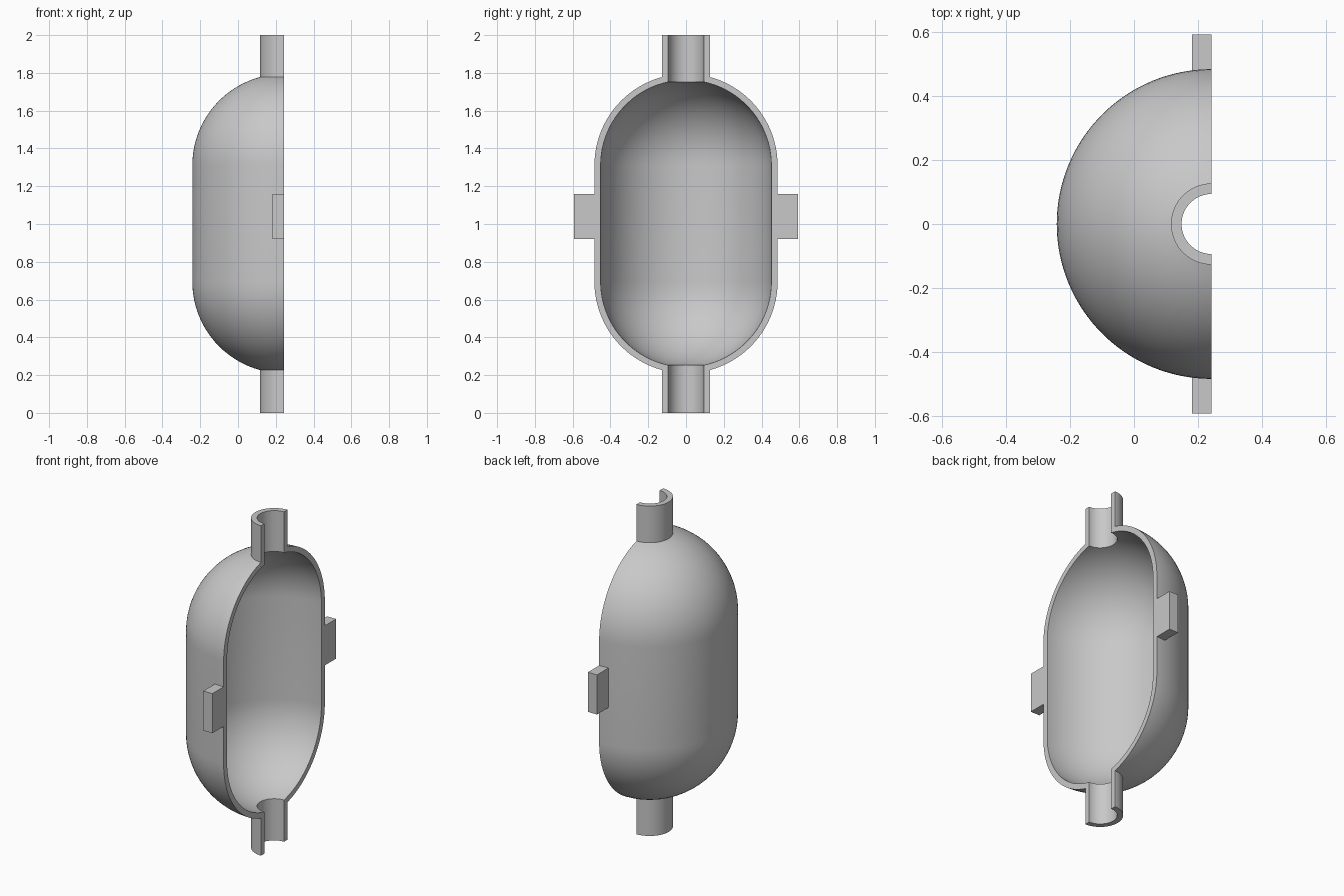
import bpy, bmesh
from math import sin, cos, pi, radians, asin

cube = bpy.data.objects.get("Cube")
if cube:
    bpy.data.objects.remove(cube, do_unlink=True)

CUT_X = 0.243            # the flat cut plane, which holds the vessel axis
LOW, HIGH = 0.695, 1.31  # centres of the two domes
DOME_STEPS, TURN_STEPS = 20, 64

grey = bpy.data.materials.new("light grey")
grey.use_nodes = True
colour = (0.58, 0.58, 0.58, 1)
grey.diffuse_color = colour
grey.node_tree.nodes["Principled BSDF"].inputs["Base Color"].default_value = colour


def add_object(name, bm):
    bmesh.ops.recalc_face_normals(bm, faces=bm.faces)
    mesh = bpy.data.meshes.new(name)
    bm.to_mesh(mesh)
    bm.free()
    mesh.materials.append(grey)
    obj = bpy.data.objects.new(name, mesh)
    bpy.context.collection.objects.link(obj)
    return obj


def wall_profile(body, pipe):
    """Radius and height pairs: bottom pipe, dome, straight wall, dome, top pipe."""
    start = asin(pipe / body)
    angles = [start + (pi / 2 - start) * i / DOME_STEPS for i in range(DOME_STEPS + 1)]
    bottom = [(body * sin(a), LOW - body * cos(a)) for a in angles]
    top = [(body * sin(a), HIGH + body * cos(a)) for a in reversed(angles)]
    return [(pipe, 0)] + bottom + top + [(pipe, 2)]


# Half vessel with its two half pipes: a closed wall section turned half way round
outer = wall_profile(0.485, 0.127)
inner = wall_profile(0.452, 0.094)
section = outer + inner[::-1]
count = len(section)
bm = bmesh.new()
rings = []
for i in range(TURN_STEPS + 1):
    a = pi / 2 + pi * i / TURN_STEPS
    rings.append([bm.verts.new((CUT_X + r * cos(a), r * sin(a), z)) for r, z in section])
for near, far in zip(rings, rings[1:]):
    for j in range(count):
        k = (j + 1) % count
        bm.faces.new((near[j], near[k], far[k], far[j]))

# Flat rims on the cut plane
for ring in (rings[0], rings[-1]):
    for j in range(len(outer) - 1):
        bm.faces.new((ring[j], ring[j + 1], ring[count - 2 - j], ring[count - 1 - j]))
vessel = add_object("half_vessel", bm)
bpy.context.view_layer.objects.active = vessel
vessel.select_set(True)
bpy.ops.object.shade_smooth_by_angle(angle=radians(30))

# Mounting lugs on both sides of the rim
for name, side in (("front_lug", -1), ("back_lug", 1)):
    bm = bmesh.new()
    bmesh.ops.create_cube(bm, size=1)
    bmesh.ops.scale(bm, vec=(0.061, 0.113, 0.24), verts=bm.verts)
    bmesh.ops.translate(bm, vec=(CUT_X - 0.0305, side * 0.5365, 1.04), verts=bm.verts)
    add_object(name, bm)
